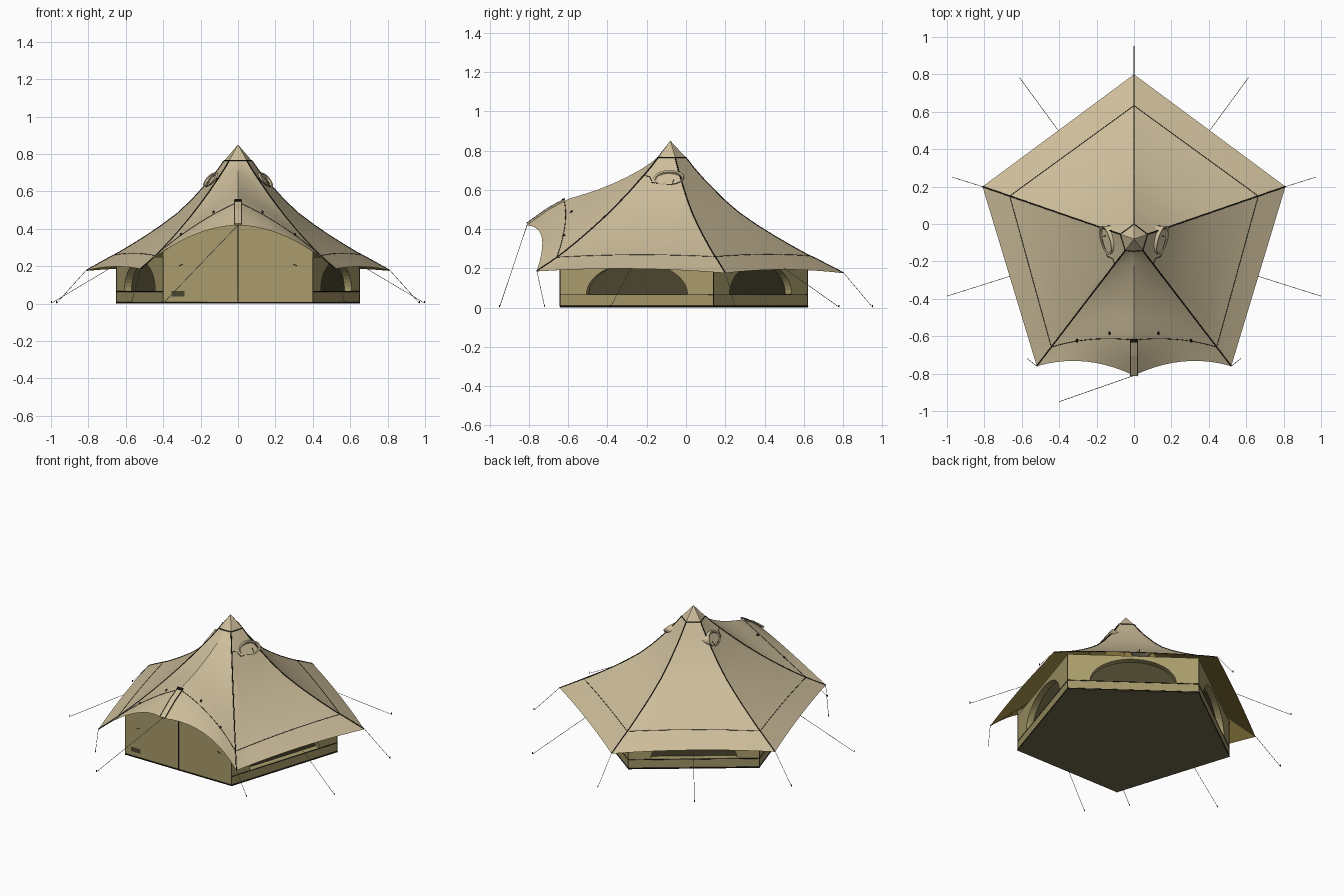
import bpy, bmesh, math
from mathutils import Vector

if "Cube" in bpy.data.objects:
    bpy.data.objects.remove(bpy.data.objects["Cube"])


def material(name, rgb):
    m = bpy.data.materials.new(name)
    m.diffuse_color = (*rgb, 1)
    m.use_nodes = True
    m.node_tree.nodes["Principled BSDF"].inputs["Base Color"].default_value = m.diffuse_color
    return m


CANVAS = material("tan canvas", (0.61, 0.51, 0.325))
LINING = material("olive lining", (0.40, 0.30, 0.075))
WALL = material("khaki wall", (0.40, 0.335, 0.15))
BAND = material("groundsheet band", (0.36, 0.30, 0.135))
FLOOR = material("dark floor", (0.165, 0.14, 0.075))
MESH = material("dark mesh", (0.068, 0.06, 0.028))
SEAM = material("black seam", (0.015, 0.013, 0.008))
ROPE = material("grey rope", (0.30, 0.30, 0.28))
PALE = material("pale rope", (0.60, 0.60, 0.55))


def finish(name, bm, *mats):
    me = bpy.data.meshes.new(name)
    bm.to_mesh(me)
    bm.free()
    ob = bpy.data.objects.new(name, me)
    bpy.context.collection.objects.link(ob)
    for m in mats:
        me.materials.append(m)
    return ob


def smooth(ob, angle):
    bpy.ops.object.select_all(action='DESELECT')
    ob.select_set(True)
    bpy.context.view_layer.objects.active = ob
    bpy.ops.object.shade_smooth_by_angle(angle=math.radians(angle))


def tubes(name, paths, radius, mat, res=1):
    cu = bpy.data.curves.new(name, 'CURVE')
    cu.dimensions = '3D'
    cu.bevel_depth = radius
    cu.bevel_resolution = res
    cu.use_fill_caps = True
    for path in paths:
        sp = cu.splines.new('POLY')
        sp.points.add(len(path) - 1)
        for p, co in zip(sp.points, path):
            p.co = (*co, 1)
    cu.materials.append(mat)
    ob = bpy.data.objects.new(name, cu)
    bpy.context.collection.objects.link(ob)


def polygon(bm, pts, index=0):
    f = bm.faces.new([bm.verts.new(p) for p in pts])
    f.material_index = index
    return f


# Ridge profiles: heights along each ridge from peak to hem
T = [0, 0.09, 0.14, 0.2, 0.31, 0.4, 0.5, 0.6, 0.7, 0.78, 0.85, 0.93, 1]
SIDE = [.85, .765, .708, .648, .55, .482, .421, .366, .315, .276, .246, .21, .178]
FRONT = [.85, .765, .72, .672, .588, .524, .457, .395, .336, .292, .256, .218, .187]
CENTRE = [.85, .765, .735, .706, .662, .632, .602, .578, .556, .53, .50, .46, .422]
PEAK = Vector((0, -0.08))
RIDGES = [((.81, .2), SIDE, .82), ((0, .8), SIDE, .81), ((-.81, .2), SIDE, .82),
          ((-.52, -.76), FRONT, .85), ((0, -.81), CENTRE, .74), ((.52, -.76), FRONT, .85)]


def ridge(k, t):
    end, heights, _ = RIDGES[k % 6]
    i = max(j for j in range(len(T) - 1) if T[j] <= t)
    f = (t - T[i]) / (T[i + 1] - T[i])
    xy = PEAK.lerp(Vector(end), t)
    return Vector((xy.x, xy.y, heights[i] + f * (heights[i + 1] - heights[i])))


def panel(k, s, t):
    """Point on the roof panel between ridge k and the next one."""
    p = ridge(k, t).lerp(ridge(k + 1, t), s)
    b = 4 * s * (1 - s) * t ** 3
    if k in (3, 4):                       # arched porch hem
        return p + Vector((0, .05 * b, .055 * b))
    return p + Vector((0, 0, .018 * b))


# Roof fly: outer canvas and the lining just beneath it
N = 10
for name, drop, mat in (("roof_fly", 0, CANVAS), ("roof_lining", .003, LINING)):
    bm = bmesh.new()
    for k in range(6):
        grid = [[bm.verts.new(panel(k, j / N, t) - Vector((0, 0, drop))) for j in range(N + 1)] for t in T]
        for i in range(len(T) - 1):
            for j in range(N):
                bm.faces.new((grid[i][j], grid[i + 1][j], grid[i + 1][j + 1], grid[i][j + 1]))
    bmesh.ops.remove_doubles(bm, verts=bm.verts, dist=1e-4)
    if drop:
        bmesh.ops.reverse_faces(bm, faces=bm.faces)
    smooth(finish(name, bm, mat), 18)

# Roof seams: ridges, peak cap, and the stitched ring above the walls
tubes("ridge_seams", [[ridge(k, t) for t in T[1:]] for k in (0, 1, 2, 3, 5)], .0033, SEAM)
tubes("cap_seam", [[ridge(k, .09) for k in (0, 1, 2, 3, 4, 5, 0)]], .0033, SEAM)
ring = []
for k in range(6):
    a, b = RIDGES[k][2], RIDGES[(k + 1) % 6][2]
    ring.append([panel(k, j / N, a + (b - a) * j / N) for j in range(N + 1)])
tubes("ring_seams", ring, .0018, SEAM)

# Porch pole sleeve and its end patch
bm = bmesh.new()
lift = Vector((0, -.003, .006))
for t0, t1, w, idx in ((.74, .85, .018, 0), (.85, 1, .018, 0), (.73, .75, .02, 1)):
    a, b = ridge(4, t0) + lift * (1 + idx), ridge(4, t1) + lift * (1 + idx)
    x = Vector((w, 0, 0))
    polygon(bm, (a - x, b - x, b + x, a + x), idx)
sleeve = finish("porch_sleeve", bm, CANVAS, SEAM)
sleeve.modifiers.new("thickness", 'SOLIDIFY').thickness = 0.008
for sx in (-1, 1):
    e = [ridge(4, t) + lift * 1.3 + Vector((sx * .019, 0, 0)) for t in (.74, .85, 1)]
    tubes("sleeve_edge", [e], .0015, SEAM)

# Porch toggles on both sides
toggles = []
for s, t in ((.35, .72), (.73, .8)):
    for k, q in ((4, s), (3, 1 - s)):
        p = panel(k, q, t) + Vector((0, -.003, .004))
        toggles.append([p, p + Vector((0, -.012, -.012))])
tubes("porch_toggles", toggles, .006, SEAM)

# Roof vents: low hoods with a dark, upward slanting mouth and stitched outline
for side, k, sx in (("right", 5, 1), ("left", 2, -1)):
    out = Vector((.96 * sx, -.27, 0)).normalized()
    tan = Vector((-out.y, out.x, 0))

    def loop(r, z, w, h, slant):
        pts = []
        for i in range(20):
            a = 2 * math.pi * i / 20
            c = out * (r + slant * math.sin(a)) + tan * (w * math.cos(a))
            pts.append(Vector((c.x, c.y - .045, z + h * math.sin(a))))
        return pts

    bm = bmesh.new()
    rings = [[bm.verts.new(p) for p in loop(*a)] for a in
             ((.06, .665, .05, .03, -.01), (.115, .66, .07, .038, -.022), (.16, .662, .08, .038, -.026),
              (.158, .66, .071, .031, -.022), (.145, .648, .066, .029, -.02))]
    for ra, rb in zip(rings, rings[1:]):
        for i in range(20):
            j = (i + 1) % 20
            bm.faces.new((ra[i], ra[j], rb[j], rb[i]))
    bm.faces.new(rings[-1]).material_index = 1
    bmesh.ops.recalc_face_normals(bm, faces=bm.faces)
    smooth(finish(side + "_vent_hood", bm, CANVAS, MESH), 40)
    outline = [(0, .2), (.15, .2), (.3, .235), (.75, .235), (.8, .2)]
    tubes(side + "_vent_seam", [[panel(k, s if sx > 0 else 1 - s, t) for s, t in outline]],
          .002, SEAM)

# Floor
CORNERS = [Vector(c) for c in ((.40, -.64, 0), (.65, .14, 0), (0, .62, 0), (-.65, .14, 0), (-.40, -.64, 0))]
bm = bmesh.new()
base = polygon(bm, CORNERS)
ext = bmesh.ops.extrude_face_region(bm, geom=[base])
bmesh.ops.translate(bm, vec=(0, 0, .008), verts=[v for v in ext['geom'] if isinstance(v, bmesh.types.BMVert)])
bmesh.ops.recalc_face_normals(bm, faces=bm.faces)
finish("floor", bm, FLOOR)

# Side walls with arched, recessed mesh windows above the groundsheet band
LOW, TOP, UP = .065, .25, Vector((0, 0, 1))
for n, name in enumerate(("right_wall", "back_right_wall", "back_left_wall", "left_wall")):
    a, b = CORNERS[n], CORNERS[n + 1]
    d = b - a
    inward = Vector((-d.y, d.x, 0)).normalized() * .04
    arch = []
    for i in range(25):
        th = math.pi * (1 - i / 24)
        arch.append(a + d * (.5 + .33 * math.cos(th)) + UP * (LOW + .003 + .16 * math.sin(th)))
    bm = bmesh.new()
    low_a, low_b = a + UP * (LOW + .003), b + UP * (LOW + .003)
    polygon(bm, [low_a, *arch, low_b, b + UP * TOP, a + UP * TOP])
    polygon(bm, [a, b, low_b, low_a], 1)
    for p, q in zip(arch, arch[1:] + arch[:1]):
        polygon(bm, (p, p + inward, q + inward, q))
    polygon(bm, [p + inward for p in reversed(arch)], 2)
    finish(name, bm, WALL, BAND, MESH)

# Front door wall, its top following the porch roof
bm = bmesh.new()
top = []
for i in range(-8, 9):
    s = .93 * abs(i) / 8
    lo, hi = .5, 1
    for _ in range(30):
        mid = (lo + hi) / 2
        lo, hi = (mid, hi) if panel(4, s, mid).y > -.64 else (lo, mid)
    p = panel(4, s, lo)
    top.append(Vector((math.copysign(p.x, i), -.64, p.z - .006)))
door = polygon(bm, [CORNERS[0], *reversed(top), CORNERS[4]])
door.normal_update()
if door.normal.y > 0:
    door.normal_flip()
finish("door_wall", bm, WALL)

# Wall seams, door zip and small door fittings
loop5 = CORNERS + CORNERS[:1]
tubes("floor_seam", [[p + UP * .006 for p in loop5]], .004, SEAM)
tubes("band_seam", [[p + UP * LOW for p in CORNERS]], .0025, SEAM)
tubes("corner_seams", [[p, p + UP * TOP] for p in CORNERS], .002, SEAM)
tubes("door_zip", [[(0, -.641, .005), (0, -.641, .53)]], .004, SEAM)
tubes("door_ties", [[(x * .295, -.642, .21), (x * .315, -.642, .2)] for x in (-1, 1)], .002, SEAM)
bm = bmesh.new()
polygon(bm, [(x, -.643, z) for x, z in ((-.355, .038), (-.285, .038), (-.285, .068), (-.355, .068))])
finish("door_patch", bm, MESH)

# Guy ropes with pegs
guys = [((0, -.81, .42), (-.40, -.95, 0)), ((0, .8, .18), (0, .95, 0))]
for x in (-1, 1):
    guys += [((x * .81, .2, .18), (x * .97, .25, 0)), ((x * .405, .5, .2), (x * .61, .78, 0)),
             ((x * .665, -.28, .2), (x * .998, -.385, 0)), ((x * .52, -.76, .187), (x * .57, -.72, 0))]
guys = [(Vector(p), Vector(q) + UP * .002) for p, q in guys]
tubes("porch_rope", guys[:1], .0016, PALE)
tubes("guy_ropes", guys[1:], .0014, ROPE)
tubes("rope_pegs", [(q, q + UP * .012) for p, q in guys], .0025, SEAM)
